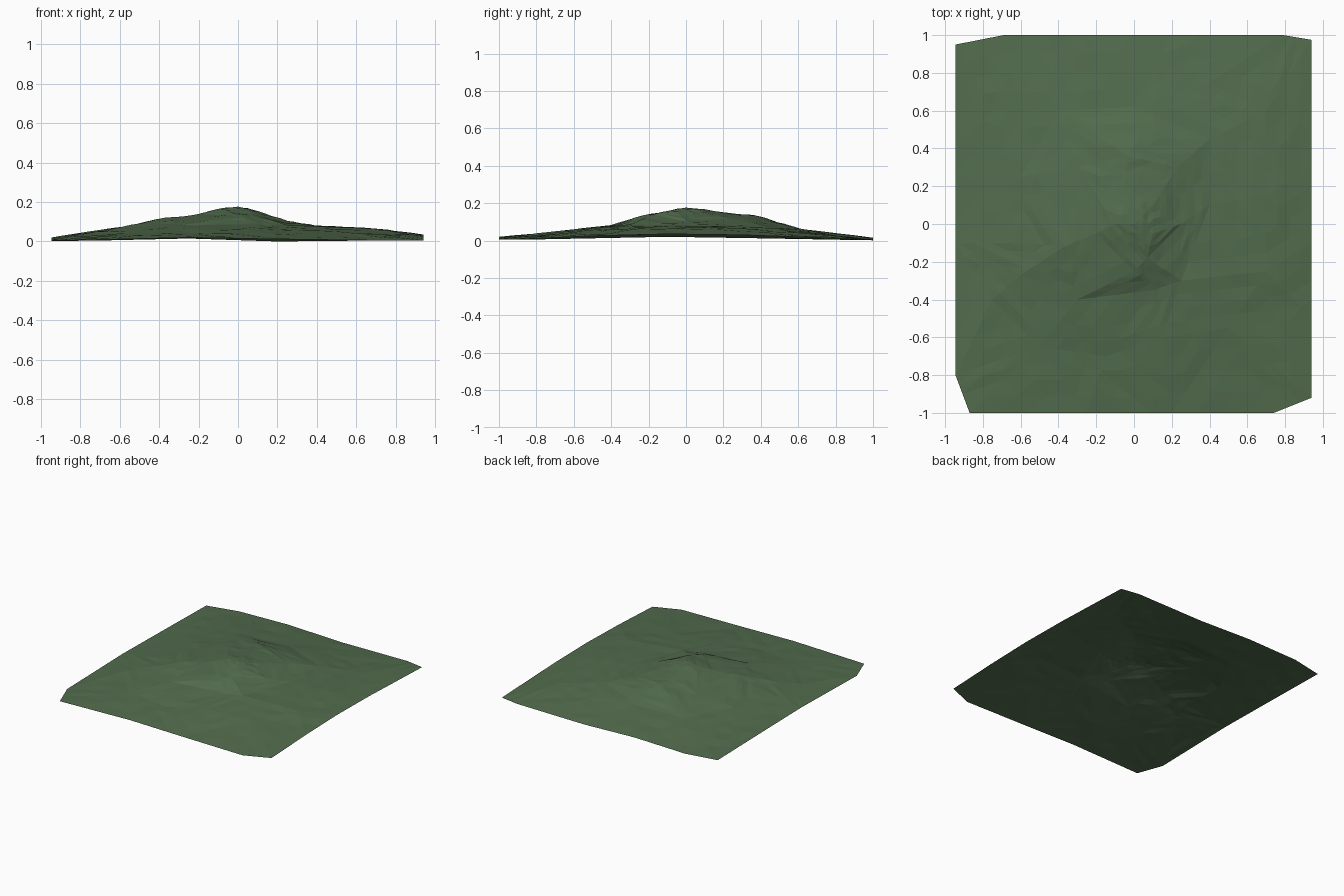
import bpy, bmesh, random
from mathutils import Vector
from mathutils.geometry import delaunay_2d_cdt

if "Cube" in bpy.data.objects:
    bpy.data.objects.remove(bpy.data.objects["Cube"])

random.seed(4)

# Rim of the sheet, counter-clockwise, with clipped corners (x, y, z)
rim = [(-.87, -1, .005), (-.25, -1, .02), (.2, -1, .012), (.74, -1, .005),
       (.94, -.92, .006), (.94, -.5, .025), (.94, -.1, .035), (.94, .3, .03), (.94, .975, .006),
       (.79, 1, .006), (.2, 1, 0), (-.25, 1, .015), (-.69, 1, .005),
       (-.945, .95, .002), (-.945, .4, .012), (-.945, -.1, .02), (-.945, -.8, .006)]

# Summit, ridges, spurs and gullies
relief = [(0, 0, .178), (-.1, .0, .168), (.1, -.05, .155), (.07, -.18, .14), (.0, -.25, .13),
          (-.2, -.05, .14), (-.37, -.12, .12), (-.57, -.1, .075), (-.6, -.27, .07), (-.3, -.4, .083),
          (-.05, .2, .15), (-.03, .36, .14), (.02, .45, .112), (.0, .62, .065), (.23, .3, .105),
          (.1, .1, .145), (.25, .0, .1), (.1, -.35, .082), (.25, -.3, .08), (.4, .1, .08),
          (.4, .45, .07), (.7, .15, .065), (.7, -.25, .063), (.5, -.55, .05), (.15, -.6, .058),
          (-.15, -.7, .045), (-.5, -.65, .042), (-.75, -.4, .043), (-.3, .3, .1),
          (-.6, .25, .065), (-.4, .6, .055), (-.75, .6, .028), (.4, .75, .032), (.7, .6, .04)]

points = rim + relief
loop = [(i, (i + 1) % len(rim)) for i in range(len(rim))]
coords, _, faces, *_ = delaunay_2d_cdt([Vector(p[:2]) for p in points], loop, [], 1, 1e-4)

# Triangulated sheet, refined into smaller irregular facets
bm = bmesh.new()
verts = []
for c in coords:
    near = min(points, key=lambda p: (Vector(p[:2]) - c).length)
    verts.append(bm.verts.new((c.x, c.y, near[2])))
for f in faces:
    bm.faces.new([verts[i] for i in f])
bmesh.ops.subdivide_edges(bm, edges=bm.edges[:], cuts=3, use_grid_fill=True)
bmesh.ops.triangulate(bm, faces=bm.faces[:])
inner = [v for v in bm.verts if not v.is_boundary]
summit = max(v.co.z for v in inner)
bmesh.ops.smooth_vert(bm, verts=inner, factor=.4,
                      use_axis_x=False, use_axis_y=False, use_axis_z=True)
gain = summit / max(v.co.z for v in inner)
for v in inner:
    v.co.z = v.co.z * (1 + (gain - 1) * v.co.z / summit) + random.uniform(-.003, .003)
bmesh.ops.recalc_face_normals(bm, faces=bm.faces[:])
if sum(f.normal.z for f in bm.faces) < 0:
    bmesh.ops.reverse_faces(bm, faces=bm.faces[:])

low = min(v.co.z for v in bm.verts)
for v in bm.verts:
    v.co.z -= low
mesh = bpy.data.meshes.new("hill_terrain")
bm.to_mesh(mesh)
bm.free()
hill = bpy.data.objects.new("hill_terrain", mesh)
bpy.context.collection.objects.link(hill)

# Grass colour
grass = bpy.data.materials.new("grass")
grass.diffuse_color = (.085, .15, .075, 1)
grass.use_nodes = True
grass.node_tree.nodes["Principled BSDF"].inputs["Base Color"].default_value = grass.diffuse_color
mesh.materials.append(grass)
